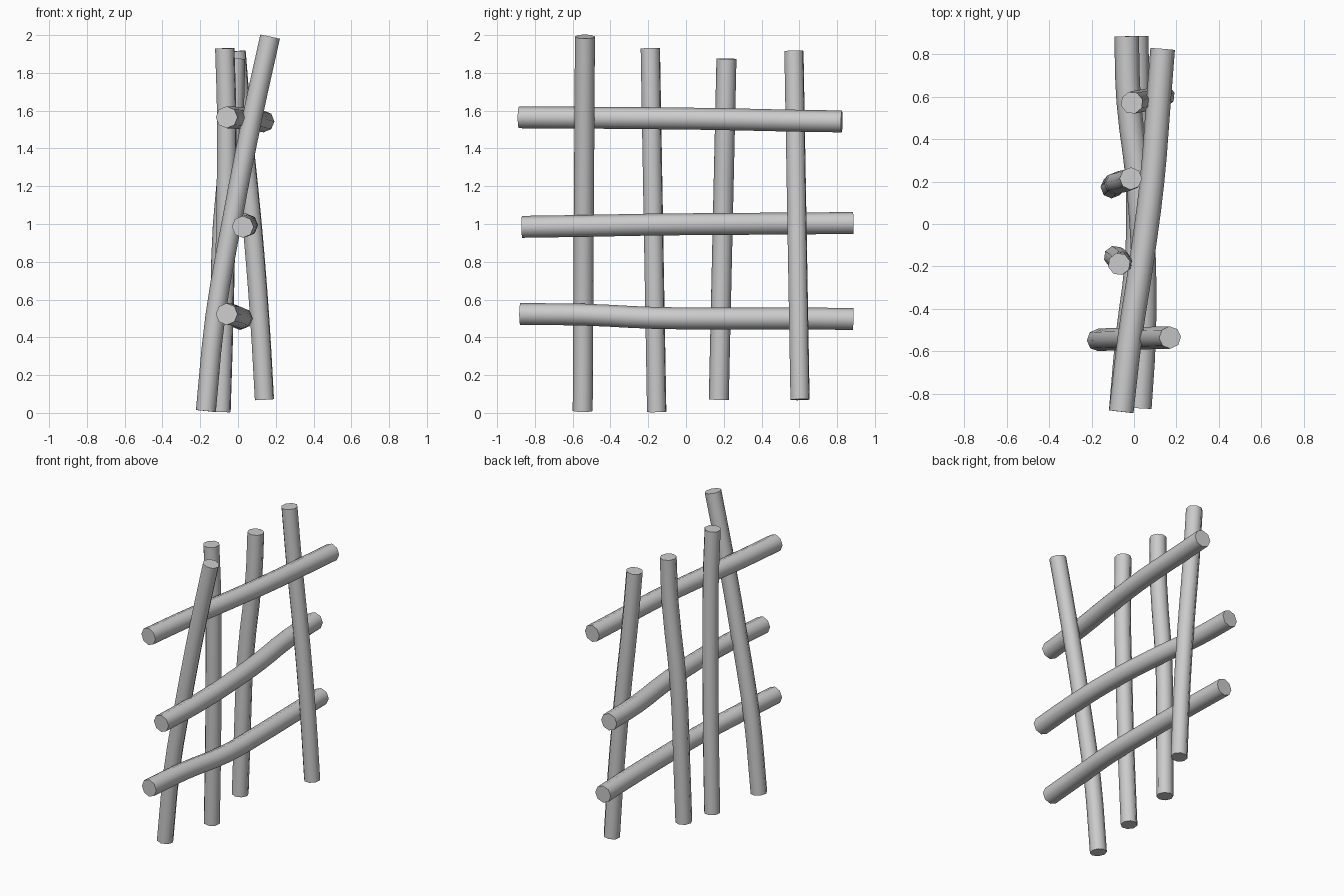
import bpy

if "Cube" in bpy.data.objects:
    bpy.data.objects.remove(bpy.data.objects["Cube"])


def pole(name, points, radius):
    """Gently bent eight-sided pole swept along a smooth path, with closed ends."""
    curve = bpy.data.curves.new(name, 'CURVE')
    curve.dimensions = '3D'
    curve.resolution_u = 3
    curve.bevel_depth = radius
    curve.bevel_resolution = 2
    curve.use_fill_caps = True
    spline = curve.splines.new('BEZIER')
    spline.bezier_points.add(len(points) - 1)
    for bp, co in zip(spline.bezier_points, points):
        bp.co = co
        bp.handle_left_type = bp.handle_right_type = 'AUTO'
    obj = bpy.data.objects.new(name, curve)
    bpy.context.collection.objects.link(obj)
    bpy.ops.object.select_all(action='DESELECT')
    obj.select_set(True)
    bpy.context.view_layer.objects.active = obj
    bpy.ops.object.convert(target='MESH')
    bpy.ops.object.shade_smooth()


# Upright poles: bottom/top y, then (x, z) along the height
uprights = [
    (-0.547, -0.535, [(-0.17, 0.01), (-0.12, 0.51), (-0.035, 1.0), (0.075, 1.56), (0.17, 1.992)]),
    (-0.155, -0.19, [(-0.09, 0.005), (-0.075, 0.5), (-0.065, 1.0), (-0.06, 1.57), (-0.07, 1.93)]),
    (0.172, 0.217, [(-0.105, 0.07), (-0.095, 0.5), (-0.08, 1.0), (-0.025, 1.56), (-0.015, 1.875)]),
    (0.605, 0.57, [(0.14, 0.07), (0.115, 0.5), (0.075, 1.0), (0.02, 1.55), (-0.01, 1.915)]),
]
for i, (y0, y1, path) in enumerate(uprights):
    pts = [(x, y0 + (y1 - y0) * z / 2, z) for x, z in path]
    pole(f"upright_pole_{i + 1}", pts, 0.053)

# Cross poles woven through the uprights
cross_poles = {
    "lower_cross_pole": [(-0.06, -0.878, 0.523), (-0.03, -0.54, 0.52), (0.015, -0.17, 0.503),
                         (0.02, 0.19, 0.5), (0.015, 0.6, 0.5), (0.01, 0.885, 0.497)],
    "middle_cross_pole": [(0.025, -0.868, 0.985), (0.045, -0.54, 0.99), (0.045, -0.17, 0.997),
                          (0.02, 0.2, 1.0), (-0.025, 0.58, 1.003), (-0.035, 0.885, 1.005)],
    "upper_cross_pole": [(-0.06, -0.885, 1.565), (-0.02, -0.54, 1.563), (0.035, -0.18, 1.56),
                         (0.085, 0.2, 1.555), (0.115, 0.57, 1.547), (0.135, 0.825, 1.543)],
}
for name, pts in cross_poles.items():
    pole(name, pts, 0.058)
